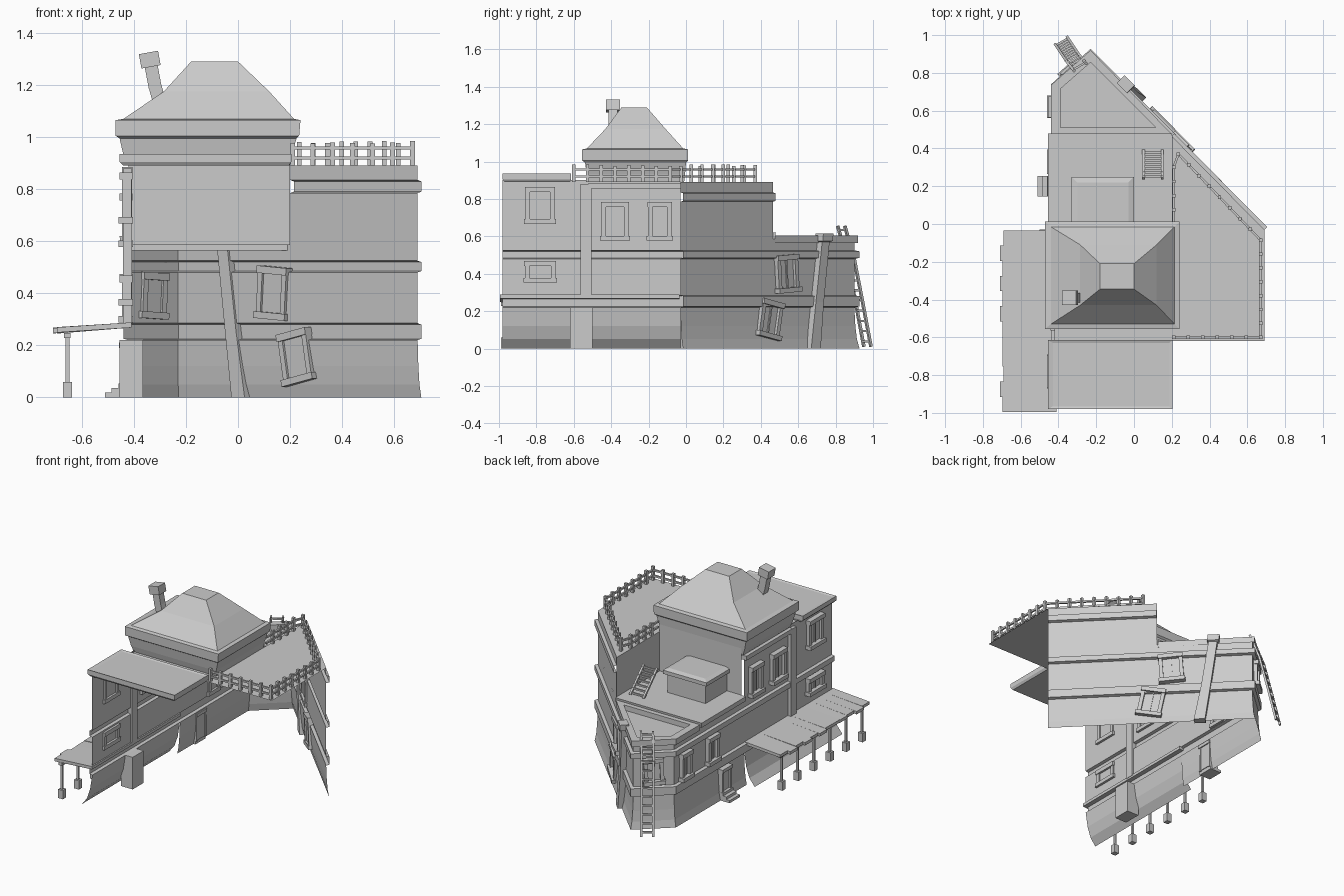
import bpy, bmesh, math, random
from mathutils import Vector, Matrix

if "Cube" in bpy.data.objects:
    bpy.data.objects.remove(bpy.data.objects["Cube"])

random.seed(4)
V = Vector


def finish(name, bm, fix=True):
    if fix:
        bmesh.ops.recalc_face_normals(bm, faces=bm.faces)
    me = bpy.data.meshes.new(name)
    bm.to_mesh(me)
    bm.free()
    ob = bpy.data.objects.new(name, me)
    bpy.context.collection.objects.link(ob)
    return ob


def loft(name, rings, closed=True, cap_start=True, cap_end=True):
    bm = bmesh.new()
    rows = [[bm.verts.new(p) for p in r] for r in rings]
    n = len(rows[0])
    for a, b in zip(rows, rows[1:]):
        for i in range(n if closed else n - 1):
            j = (i + 1) % n
            bm.faces.new((a[i], a[j], b[j], b[i]))
    if closed and cap_start:
        bm.faces.new(rows[0][::-1])
    if closed and cap_end:
        bm.faces.new(rows[-1])
    return finish(name, bm, closed)


def sheet(name, pts):
    bm = bmesh.new()
    bm.faces.new([bm.verts.new(p) for p in pts])
    return finish(name, bm, False)


def boxes(name, items, mat=Matrix()):
    """items: (centre, size) in the local frame of mat"""
    bm = bmesh.new()
    for c, s in items:
        bmesh.ops.create_cube(bm, size=1, matrix=mat @ Matrix.Translation(c) @ Matrix.Diagonal((*s, 1)))
    return finish(name, bm)


def bars(name, items):
    """items: (start, end, width, depth)"""
    bm = bmesh.new()
    for p, q, w, d in items:
        p, q = V(p), V(q)
        r = (q - p).to_track_quat('Z', 'Y').to_matrix().to_4x4()
        bmesh.ops.create_cube(bm, size=1, matrix=Matrix.Translation((p + q) / 2) @ r
                              @ Matrix.Diagonal((w, d, (q - p).length, 1)))
    return finish(name, bm)


def wall(name, plan, profile):
    """sweeps an (offset, z) profile along an open plan line, outward = left"""
    plan = [V(p) for p in plan]
    nor = [V((-(b - a).y, (b - a).x)).normalized() for a, b in zip(plan, plan[1:])]
    rings = []
    for off, z in profile:
        ring = []
        for i, p in enumerate(plan):
            n1, n2 = nor[max(i - 1, 0)], nor[min(i, len(nor) - 1)]
            q = p + (n1 + n2) * off / (1 + n1.dot(n2))
            ring.append((q.x, q.y, z))
        rings.append(ring)
    return loft(name, rings, closed=False)


def rect(x0, x1, y0, y1, z):
    return [(x0, y0, z), (x1, y0, z), (x1, y1, z), (x0, y1, z)]


def frame_at(pos, t, tilt=0):
    t = V((t[0], t[1], 0)).normalized()
    m = Matrix((t, (-t.y, t.x, 0), (0, 0, 1))).transposed().to_4x4()
    return Matrix.Translation(pos) @ m @ Matrix.Rotation(math.radians(tilt), 4, 'Y')


def window(name, pos, t, w, h, tilt=0):
    items = [((0, 0.002, 0), (w, 0.01, h)),
             ((0, 0.008, h / 2), (w + 0.03, 0.05, 0.028)),
             ((0, 0.01, -h / 2), (w + 0.04, 0.056, 0.026)),
             ((0, 0.006, 0), (0.01, 0.016, h))]
    items += [((s * w / 2, 0.006, 0), (0.024, 0.036, h)) for s in (-1, 1)]
    boxes(name, items, frame_at(pos, t, tilt))


def ladder(name, path, side, width, n, thick=0.014):
    path, s = [V(p) for p in path], V(side).normalized() * width / 2
    items = []
    for a, b in zip(path, path[1:]):
        items += [(a + k * s, b + k * s, thick, thick) for k in (-1, 1)]
    for i in range(n):
        f = (i + 0.5) / n * (len(path) - 1)
        k = int(f)
        p = path[k].lerp(path[k + 1], f - k)
        items.append((p - s, p + s, thick * 0.8, thick * 0.8))
    bars(name, items)


# Facades: flared base and two string courses
def profile(flare, top):
    return [(flare, 0), (flare * .5, .05), (flare * .2, .12), (0, .22), (.02, .225), (.02, .28),
            (0, .285), (0, .48), (.02, .485), (.02, .52), (0, .525), (0, top)]


DIAG = (0.69, -0.69)
wall("street_facade", [(-.42, -.98), (-.42, -.03)], profile(.08, .9))
wall("corner_facade", [(-.42, -.03), (-.42, .73), (-.23, .9), (.69, -.03)], profile(.02, .6))
wall("upper_diagonal_facade", [(.2, .465), (.69, -.03)],
     [(0, .6), (0, .785), (.02, .79), (.02, .83), (0, .835), (0, .89)])
sheet("terrace_side_wall", [(.2, 0, .6), (.2, .465, .6), (.2, .465, .89), (.2, 0, .89)])
sheet("tower_back_wall", [(-.42, 0, .6), (.2, 0, .6), (.2, 0, .94), (-.42, 0, .94)])

# Roof decks
sheet("terrace_deck", [(.2, .465, .89), (.2, 0, .89), (-.42, 0, .89), (-.42, -.62, .89),
                       (.69, -.62, .89), (.69, -.03, .89)])
loft("front_roof_slab", [rect(-.44, .195, -.97, -.62, .89), rect(-.455, .205, -.98, -.615, .905),
                         rect(-.455, .205, -.98, -.615, .935), rect(-.43, .185, -.965, -.63, .93)])
loft("middle_roof_deck", [rect(-.45, .2, 0, .475, .585), rect(-.455, .2, 0, .48, .62)])
outer = [(-.44, .475), (-.44, .735), (-.23, .92), (.2, .475)]
inner = [(-.39, .51), (-.39, .715), (-.23, .855), (.115, .51)]
loft("tip_parapet_roof", [[(*p, .565) for p in outer], [(*p, .605) for p in outer],
                          [(*p, .605) for p in inner], [(*p, .57) for p in inner]], cap_start=False)

# Tower with cornice and hipped roof
loft("tower_hip_roof", [rect(-.425, .2, -.52, -.01, .89), rect(-.44, .205, -.53, -.005, .93),
                        rect(-.455, .225, -.54, 0, .995), rect(-.47, .235, -.555, .012, 1.005),
                        rect(-.47, .24, -.555, .012, 1.065), rect(-.44, .215, -.53, -.015, 1.07),
                        rect(-.285, .12, -.43, -.11, 1.175), rect(-.18, 0, -.345, -.21, 1.29)],
     cap_start=False)
boxes("tower_cornice", [((-.425, -.27, .87), (.04, .5, .03))])
bars("chimney", [((-.295, -.39, 1.11), (-.32, -.39, 1.2), .05, .05),
                 ((-.318, -.39, 1.19), (-.335, -.39, 1.28), .05, .05),
                 ((-.334, -.39, 1.27), (-.344, -.39, 1.325), .075, .075)])

# Roof hut with lid, and roof ladder
loft("roof_hut", [rect(-.31, -.02, 0, .23, .61), rect(-.31, -.02, 0, .23, .74),
                  rect(-.33, 0, 0, .25, .75), rect(-.33, 0, 0, .25, .775), rect(-.3, -.03, 0, .22, .785)])
ladder("roof_ladder", [(.1, .39, .62), (.1, .24, .77)], (1, 0, 0), .1, 7)

# Terrace railing
line = [V(p) for p in ((.21, -.6, .89), (.67, -.6, .89), (.67, -.085, .89), (.235, .37, .89), (.21, .3, .89), (.21, 0, .89))]
rail = []
for a, b in zip(line, line[1:]):
    n = max(1, round((b - a).length / .075))
    for i in range(n):
        p = a.lerp(b, i / n)
        rail.append((p, p + V((0, 0, random.uniform(.085, .095))), .018, .018))
    for z in (.03, .068):
        rail.append((a + V((0, 0, z)), b + V((0, 0, z)), .012, .012))
bars("terrace_railing", rail)

# Porch: sloping boards of uneven length, beam and posts
bm = bmesh.new()
count = 12
for i in range(count):
    y0, y1 = -.995 + i * .08, -.995 + (i + 1) * .08
    xo = -.71 + random.choice((0, .0, .015, .02))
    zo = .245 + random.uniform(0, .006)
    sec = [(-.41, .268), (-.41, .288), (xo, zo + .02), (xo, zo)]
    a, b = [[bm.verts.new((x, y, z)) for x, z in sec] for y in (y0, y1)]
    bm.faces.new(a)
    bm.faces.new(b[::-1])
    for k in range(4):
        m = (k + 1) % 4
        bm.faces.new((a[m], a[k], b[k], b[m]))
finish("porch_roof_boards", bm)
boxes("porch_beam", [((-.655, -.53, .238), (.025, .92, .02))])
posts = []
for i in range(6):
    y = -.97 + i * .174
    posts += [((-.655, y, 0), (-.655, y, .06), .036, .036), ((-.655, y, .06), (-.655, y, .24), .014, .014)]
bars("porch_posts", posts)

# Windows
for i, (y, z, w, h) in enumerate([(.62, .38, .08, .16), (.33, .38, .09, .16), (-.14, .68, .1, .18),
                                  (-.38, .68, .12, .18), (-.78, .765, .13, .17), (-.78, .41, .14, .09)]):
    window(f"street_window_{i}", (-.422, y, z), (0, 1), w, h)
window("tip_window", (-.325, .815, .39), (.19, .17), .1, .15, 3)
window("diagonal_window_upper", (.135, .532, .4), DIAG, .13, .175, 4)
window("diagonal_window_lower", (.225, .44, .155), DIAG, .13, .175, -11)

# Doors, recessed entry and steps
boxes("street_door", [((-.43, .2, .11), (.02, .075, .17)), ((-.435, .2, .2), (.045, .11, .022)),
                      ((-.435, .155, .11), (.035, .016, .18)), ((-.435, .245, .11), (.035, .016, .18))])
boxes("street_steps", [((-.425 - d / 2, .2, h / 2), (d, .11, h)) for d, h in ((.085, .018), (.06, .036), (.035, .054))])
boxes("entry_alcove", [((-.41, -.56, .11), (.09, .12, .22))])
boxes("facade_pier", [((-.425, -.535, .58), (.035, .06, .6))])

# Leaning pilaster on the diagonal side
t = V(DIAG + (0,)).normalized()
nrm = V((-t.y, t.x, 0))


def pier(s, z, w, d):
    c = V((-.23, .9, z)) + t * s
    return [c - t * w - nrm * .01, c + t * w - nrm * .01, c + t * w + nrm * d, c - t * w + nrm * d]


loft("leaning_pilaster", [pier(.335, 0, .036, .045), pier(.295, .25, .03, .035), pier(.25, .57, .028, .035),
                          pier(.248, .575, .038, .048), pier(.244, .615, .038, .048)])

# Curved ladder at the tip
ladder("tip_ladder", [(-.385, .97, .01), (-.355, .925, .25), (-.325, .88, .48), (-.285, .83, .655)],
       (.85, .5, 0), .075, 13)
